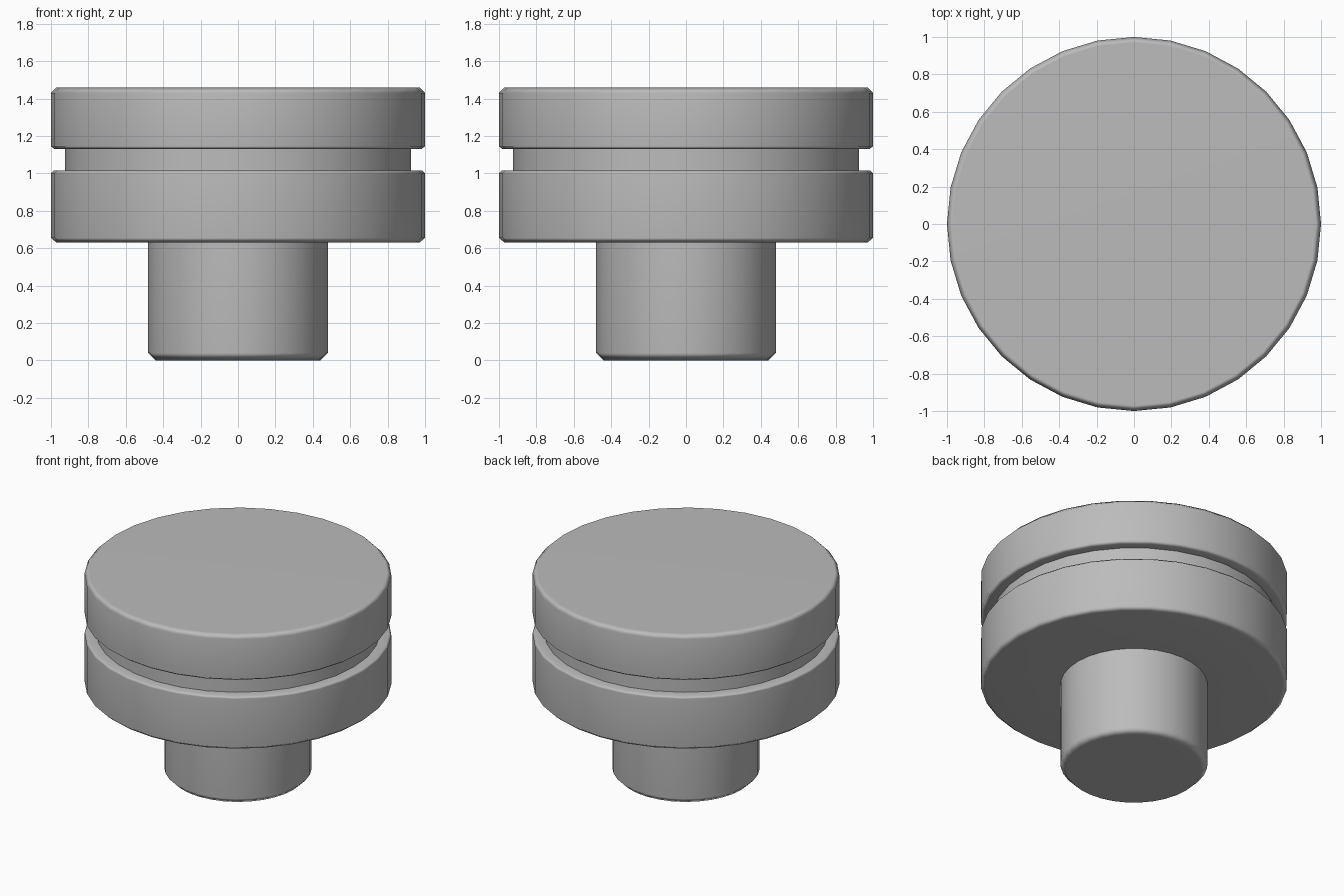
import bpy
import bmesh
import math

cube = bpy.data.objects.get("Cube")
if cube:
    bpy.data.objects.remove(cube, do_unlink=True)

SIDES = 32

# Single plain metal colour
metal = bpy.data.materials.new("grey_metal")
metal.use_nodes = True
grey = (0.5, 0.5, 0.5, 1)
metal.diffuse_color = grey
metal.node_tree.nodes["Principled BSDF"].inputs["Base Color"].default_value = grey


def turned_part(name, profile):
    """Spin a closed (radius, height) profile that starts and ends on the axis."""
    bm = bmesh.new()
    rings = []
    for r, z in profile:
        ring = []
        for i in range(SIDES):
            a = math.tau * i / SIDES
            ring.append(bm.verts.new((r * math.cos(a), r * math.sin(a), z)))
        rings.append(ring)
    for low, high in zip(rings, rings[1:]):
        for i in range(SIDES):
            j = (i + 1) % SIDES
            bm.faces.new((low[i], low[j], high[j], high[i]))
    bm.faces.new(reversed(rings[0]))
    bm.faces.new(rings[-1])
    mesh = bpy.data.meshes.new(name)
    bm.to_mesh(mesh)
    bm.free()
    mesh.materials.append(metal)
    obj = bpy.data.objects.new(name, mesh)
    bpy.context.collection.objects.link(obj)
    # Rounded-looking chamfers beside flat faces
    bpy.ops.object.select_all(action="DESELECT")
    obj.select_set(True)
    bpy.context.view_layer.objects.active = obj
    bpy.ops.object.shade_smooth_by_angle(angle=math.radians(60))
    weighted = obj.modifiers.new("flat_face_normals", "WEIGHTED_NORMAL")
    weighted.keep_sharp = True
    return obj


# Stem and grooved head, turned as one piece
turned_part("knob", [
    (0.44, 0), (0.48, 0.04), (0.48, 0.63),
    (0.97, 0.63), (1, 0.655), (1, 1.0), (0.985, 1.015),
    (0.925, 1.015), (0.925, 1.13), (0.98, 1.13), (1, 1.145),
    (1, 1.43), (0.97, 1.46),
])
